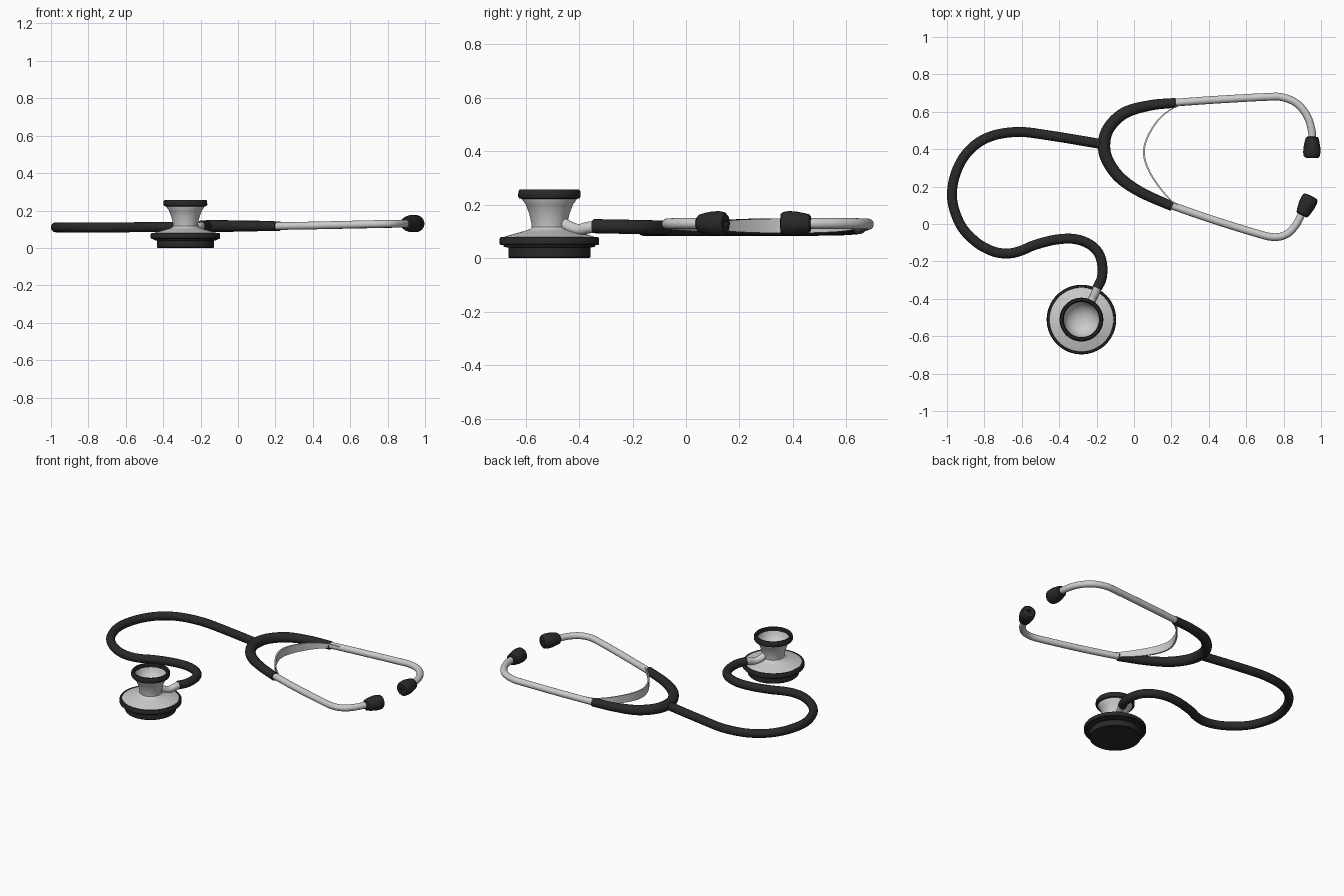
import bpy, bmesh, math
from mathutils import Vector

if "Cube" in bpy.data.objects:
    bpy.data.objects.remove(bpy.data.objects["Cube"])


def material(name, rgb):
    m = bpy.data.materials.new(name)
    m.diffuse_color = (*rgb, 1)
    m.use_nodes = True
    m.node_tree.nodes["Principled BSDF"].inputs["Base Color"].default_value = m.diffuse_color
    return m


BLACK = material("black rubber", (0.022, 0.022, 0.022))
SILVER = material("silver metal", (0.6, 0.6, 0.6))


def finish(name, bm, mat):
    bmesh.ops.remove_doubles(bm, verts=bm.verts, dist=1e-5)
    bmesh.ops.recalc_face_normals(bm, faces=bm.faces)
    me = bpy.data.meshes.new(name)
    bm.to_mesh(me)
    bm.free()
    me.materials.append(mat)
    ob = bpy.data.objects.new(name, me)
    bpy.context.collection.objects.link(ob)
    bpy.ops.object.select_all(action='DESELECT')
    ob.select_set(True)
    bpy.context.view_layer.objects.active = ob
    bpy.ops.object.shade_smooth_by_angle(angle=math.radians(35))
    return ob


def skin(bm, rings, caps):
    for a, b in zip(rings, rings[1:]):
        n = len(a)
        for i in range(n):
            bm.faces.new((a[i], a[(i + 1) % n], b[(i + 1) % n], b[i]))
    if caps:
        bm.faces.new(rings[0])
        bm.faces.new(rings[-1])


def catmull(pts, steps=10):
    """Smooth path through points; each point is (x, y, z, radius)."""
    p = [Vector(q) for q in pts]
    p = [2 * p[0] - p[1]] + p + [2 * p[-1] - p[-2]]
    out = []
    for a, b, c, d in zip(p, p[1:], p[2:], p[3:]):
        for s in range(steps):
            t = s / steps
            out.append(0.5 * (2 * b + (c - a) * t + (2 * a - 5 * b + 4 * c - d) * t * t
                              + (3 * b - a - 3 * c + d) * t ** 3))
    return out + [p[-2]]


def sweep(name, pts, mat, section=None):
    """Sweep a section (default circle) along a mostly level path; radius scales it."""
    section = section or [(math.cos(i * math.tau / 20), math.sin(i * math.tau / 20)) for i in range(20)]
    path = catmull(pts)
    bm = bmesh.new()
    rings = []
    for i, q in enumerate(path):
        t = (path[min(i + 1, len(path) - 1)] - path[max(i - 1, 0)]).to_3d().normalized()
        side = t.cross(Vector((0, 0, 1))).normalized()
        up = side.cross(t)
        rings.append([bm.verts.new(q.to_3d() + q[3] * (side * u + up * v)) for u, v in section])
    skin(bm, rings, True)
    return finish(name, bm, mat)


def revolve(name, profile, mat, loc, axis=(0, 0, 1), n=64):
    """Turn an (r, h) profile around an axis through loc."""
    rot = Vector((0, 0, 1)).rotation_difference(Vector(axis))
    bm = bmesh.new()
    rings = [[bm.verts.new(Vector(loc) + rot @ Vector((r * math.cos(k * math.tau / n),
                                                      r * math.sin(k * math.tau / n), h)))
              for k in range(n)] for r, h in profile]
    skin(bm, rings, False)
    return finish(name, bm, mat)


# Chest piece
C = (-0.281, -0.511, 0)
revolve("diaphragm_rim", [(0, 0), (.149, 0), (.153, .004), (.153, .04), (.17, .042), (.172, .049),
                          (.182, .049), (.186, .053), (.186, .073), (.182, .079), (.173, .08),
                          (.168, .072), (0, .072)], BLACK, C)
revolve("chest_piece_body", [(0, .06), (.171, .06), (.171, .079), (.15, .086), (.1, .1), (.072, .109),
                             (.066, .116), (.067, .13), (.075, .165), (.088, .2), (.106, .226),
                             (.106, .242), (.096, .242), (.088, .215), (.07, .19), (.04, .172),
                             (0, .165)], SILVER, C)
revolve("bell_ring", [(.104, .222), (.113, .224), (.117, .231), (.116, .25), (.111, .257),
                      (.101, .257), (.095, .25), (.094, .236), (.104, .222)], BLACK, C)
sweep("chest_piece_stem", [(-.258, -.467, .135, .022), (-.24, -.432, .115, .022), (-.222, -.4, .107, .021),
                           (-.206, -.368, .114, .022), (-.192, -.325, .12, .022)], SILVER)

# Main rubber tube
xy = [(-.197, -.343), (-.173, -.29), (-.17, -.22), (-.19, -.155), (-.24, -.107), (-.32, -.08), (-.42, -.084),
      (-.53, -.112), (-.61, -.145), (-.68, -.158), (-.76, -.144), (-.85, -.092), (-.93, 0), (-.973, .14),
      (-.95, .28), (-.88, .395), (-.77, .467), (-.62, .492), (-.45, .473), (-.16, .425)]
sweep("main_tube", [(x, y, .12 - .01 * min(1, i / 8) + .005 * max(0, i - 17) / 2, .0265)
                    for i, (x, y) in enumerate(xy)], BLACK)

# Rubber yoke where the tube splits
sweep("yoke", [(.225, .648, .116, .026), (.085, .634, .117, .028), (-.05, .594, .117, .031),
               (-.135, .513, .117, .032), (-.16, .425, .117, .033), (-.142, .34, .117, .032),
               (-.075, .247, .117, .031), (.04, .168, .117, .028), (.205, .094, .116, .026)], BLACK)

# Metal ear tubes
R = .0205
sweep("upper_ear_tube", [(.15, .643, .116, R), (.4, .662, .12, R), (.7, .679, .126, R), (.79, .678, .128, R),
                         (.87, .645, .129, R), (.925, .578, .13, R), (.95, .5, .13, R),
                         (.953, .43, .13, R)], SILVER)
sweep("lower_ear_tube", [(.15, .117, .116, R), (.4, .03, .12, R), (.66, -.051, .126, R), (.75, -.07, .128, R),
                         (.815, -.055, .129, R), (.862, -.01, .13, R), (.893, .045, .13, R),
                         (.91, .08, .13, R)], SILVER)

# Flat spring between the ear tubes
band = [(.3, .638, .01), (.225, .627, .014), (.14, .567, .022), (.075, .47, .026), (.053, .38, .027),
        (.08, .285, .026), (.145, .185, .022), (.225, .103, .014), (.3, .072, .01)]
sweep("spring_band", [(x, y, .121, r) for x, y, r in band], SILVER,
      [(-.18, -1), (.18, -1), (.18, 1), (-.18, 1)])

# Rubber ear tips
tip = [(0, 0), (.027, 0), (.034, .006), (.04, .03), (.0455, .06), (.046, .085), (.043, .104),
       (.035, .113), (.012, .115), (.011, .1), (0, .1)]
revolve("upper_ear_tip", tip, BLACK, (.953, .467, .13), (-.03, -1, 0), 32)
revolve("lower_ear_tip", tip, BLACK, (.897, .047, .13), (.44, .9, 0), 32)
